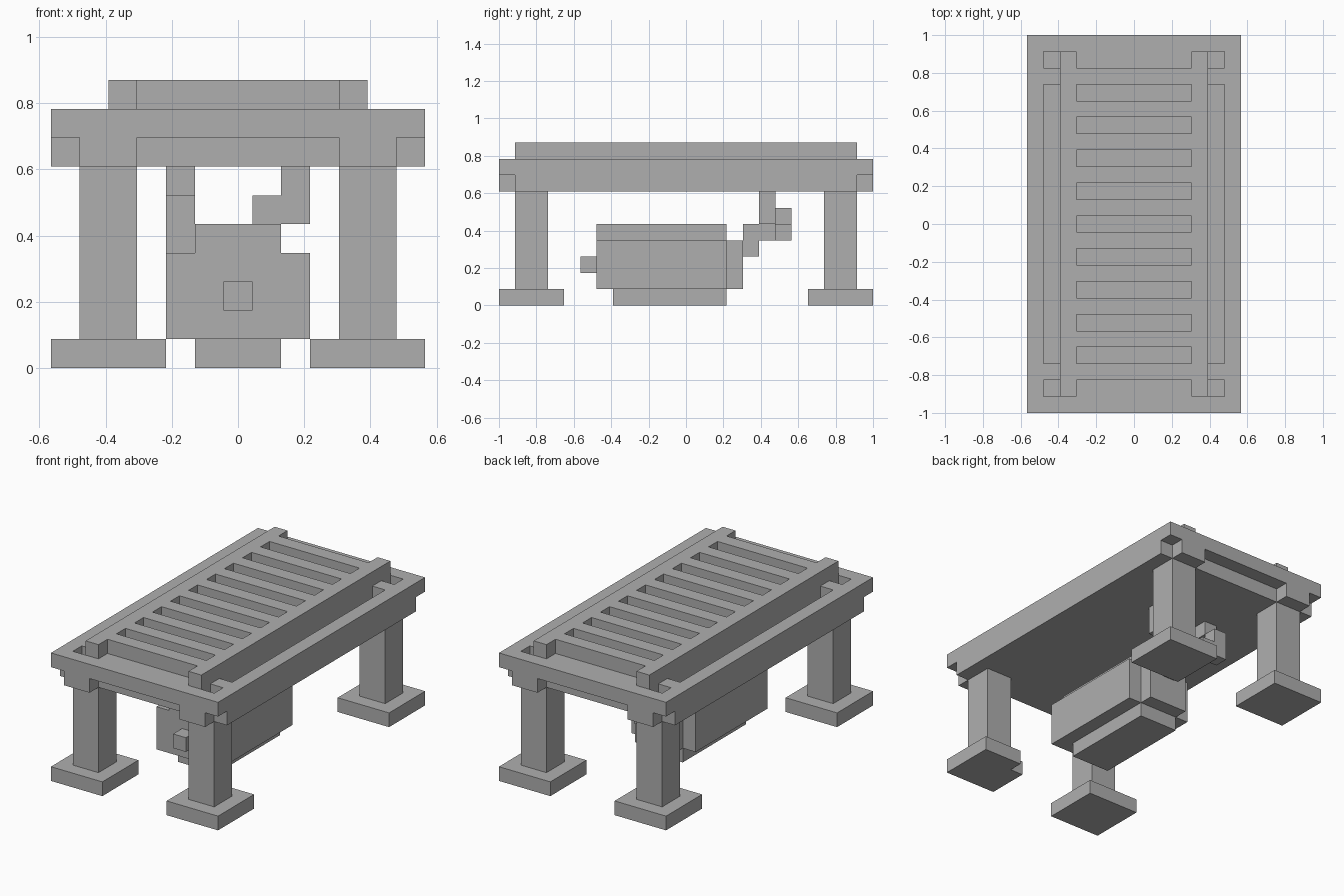
import bpy
import bmesh
from mathutils import Matrix, Vector

if "Cube" in bpy.data.objects:
    bpy.data.objects.remove(bpy.data.objects["Cube"])

U = 2 / 23  # one block

stone = bpy.data.materials.new("plain_grey")
stone.use_nodes = True
GREY = (0.43, 0.43, 0.43, 1)
stone.diffuse_color = GREY
stone.node_tree.nodes["Principled BSDF"].inputs["Base Color"].default_value = GREY


def blocks(name, *boxes):
    """One object from boxes given as (x0, x1, y0, y1, z0, z1) in block units."""
    bm = bmesh.new()
    for x0, x1, y0, y1, z0, z1 in boxes:
        size = Vector((x1 - x0, y1 - y0, z1 - z0)) * U
        mid = Vector((x0 + x1, y0 + y1, z0 + z1)) * U / 2
        bmesh.ops.create_cube(bm, size=1, matrix=Matrix.Translation(mid) @ Matrix.Diagonal(size).to_4x4())
    mesh = bpy.data.meshes.new(name)
    bm.to_mesh(mesh)
    bm.free()
    mesh.materials.append(stone)
    obj = bpy.data.objects.new(name, mesh)
    bpy.context.collection.objects.link(obj)
    return obj


def cut(obj, *boxes):
    """Cut boxes out of an object and discard the cutter."""
    cutter = blocks("cutter", *boxes)
    cutter.hide_render = True
    mod = obj.modifiers.new("cut", "BOOLEAN")
    mod.operation = "DIFFERENCE"
    mod.solver = "EXACT"
    mod.object = cutter
    bpy.context.view_layer.objects.active = obj
    bpy.ops.object.modifier_apply(modifier=mod.name)
    bpy.data.objects.remove(cutter)


def span(s, a, b):
    """Interval a..b on the positive or negative side."""
    return (a, b) if s > 0 else (-b, -a)


SIDES = (-1, 1)

# Tabletop: slab with side channels, corner pockets and notched ends
top = blocks("tabletop", (-6.5, 6.5, -11.5, 11.5, 7, 9))
cuts = []
for sx in SIDES:
    cuts.append((*span(sx, 4.5, 5.5), -8.5, 8.5, 8, 10))
    for sy in SIDES:
        cuts.append((*span(sx, 4.5, 5.5), *span(sy, 9.5, 10.5), 8, 10))
        cuts.append((*span(sx, 5.5, 7), *span(sy, 10.5, 12), 6, 8))
for sy in SIDES:
    cuts.append((-3.5, 3.5, *span(sy, 10.5, 12), 6, 8))
cut(top, *cuts)

# Slatted deck: side rails with nine slots and recessed ends
deck = blocks("slatted_deck", (-4.5, 4.5, -10.5, 10.5, 9, 10))
slots = [(-3.5, 3.5, y - 0.5, y + 0.5, 8, 11) for y in range(-8, 9, 2)]
slots += [(-3.5, 3.5, *span(sy, 9.5, 12), 8, 11) for sy in SIDES]
cut(deck, *slots)

# Legs on square feet
for sx in SIDES:
    for sy in SIDES:
        tag = ("back" if sy > 0 else "front") + ("_left" if sx > 0 else "_right")
        blocks(tag + "_leg", (*span(sx, 3.5, 5.5), *span(sy, 8.5, 10.5), 1, 7))
        foot = blocks(tag + "_foot", (*span(sx, 2.5, 6.5), *span(sy, 7.5, 11.5), 0, 1))
        if tag == "front_left":  # chipped inner corner
            cut(foot, (2, 3.5, -8.5, -7, -1, 2))

# Tank slung under the table
blocks("tank_base", (-1.5, 1.5, -4.5, 2.5, 0, 1))
blocks("tank_body", (-2.5, 2.5, -5.5, 2.5, 1, 4))
blocks("tank_lid", (-1.5, 1.5, -5.5, 2.5, 4, 5))
blocks("tank_knob", (-0.5, 0.5, -6.5, -5.5, 2, 3))
blocks("tank_back", (-1.5, 1.5, 2.5, 3.5, 1, 4))

# Pipes rising from the tank and forking to the tabletop
blocks("pipe_stem", (-0.5, 0.5, 3.5, 4.5, 3, 5), (-0.5, 0.5, 4.5, 5.5, 4, 5))
blocks("left_pipe", (0.5, 2.5, 4.5, 5.5, 5, 6), (1.5, 2.5, 4.5, 5.5, 6, 7))
blocks("right_pipe", (-2.5, -0.5, 5.5, 6.5, 4, 5), (-2.5, -1.5, 5.5, 6.5, 5, 6),
       (-2.5, -1.5, 4.5, 5.5, 6, 7))
